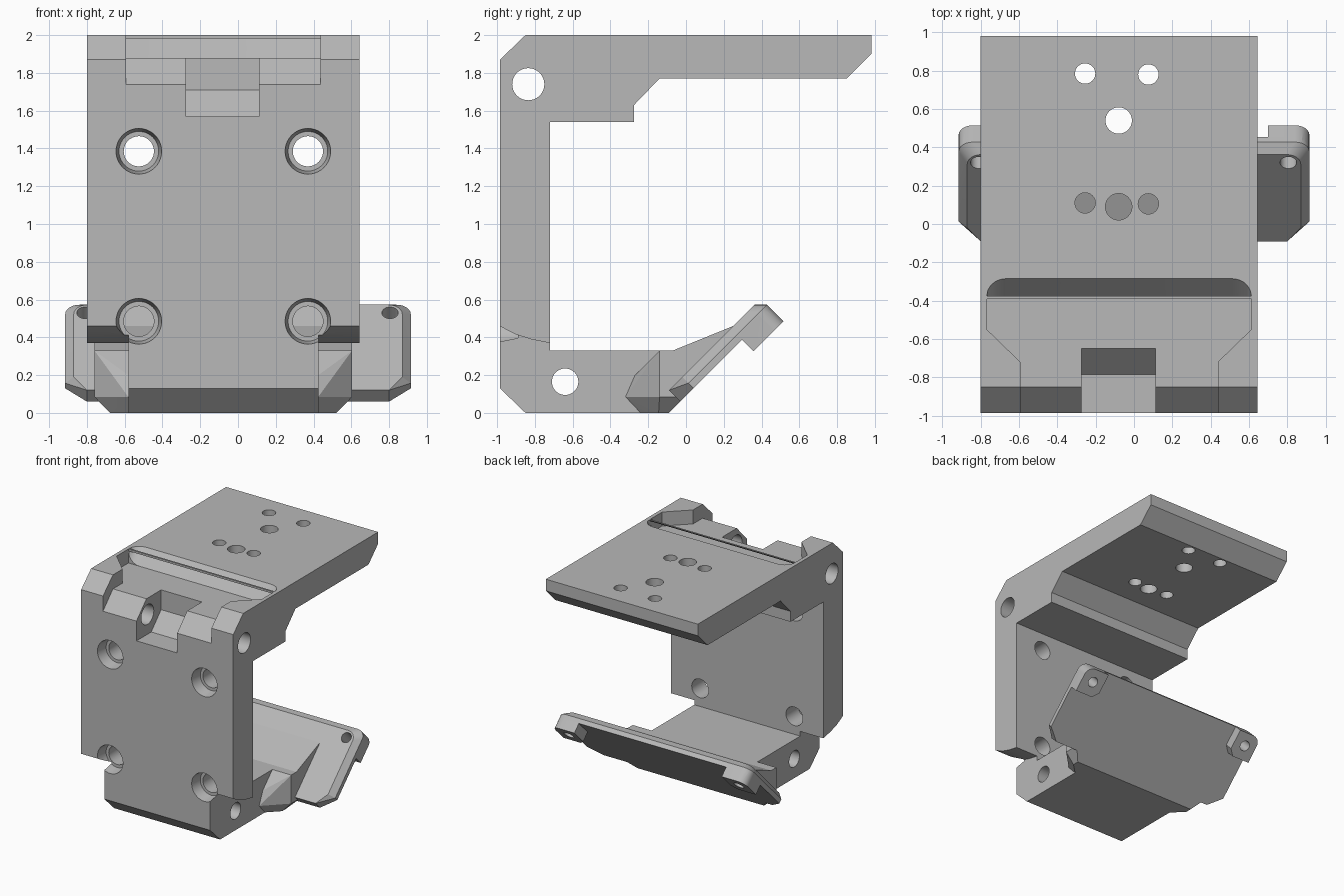
import bpy, bmesh, math
from mathutils import Matrix, Vector

old = bpy.data.objects.get("Cube")
if old:
    bpy.data.objects.remove(old, do_unlink=True)

grey = bpy.data.materials.new("light_grey")
grey.use_nodes = True
colour = (0.48, 0.48, 0.48, 1)
grey.diffuse_color = colour
grey.node_tree.nodes["Principled BSDF"].inputs["Base Color"].default_value = colour

CX = -0.078      # middle of the frame
HALF = 0.7225    # half width of the frame


def make(name, bm):
    bmesh.ops.recalc_face_normals(bm, faces=bm.faces)
    mesh = bpy.data.meshes.new(name)
    bm.to_mesh(mesh)
    bm.free()
    mesh.materials.append(grey)
    ob = bpy.data.objects.new(name, mesh)
    bpy.context.scene.collection.objects.link(ob)
    return ob


def prism(name, points, axis, low, high):
    """Extrude a profile: (y, z) along x, or (x, y) along z."""
    bm = bmesh.new()
    place = (lambda p: (low, *p)) if axis == "x" else (lambda p: (*p, low))
    face = bm.faces.new([bm.verts.new(place(p)) for p in points])
    out = bmesh.ops.extrude_face_region(bm, geom=[face])
    move = Vector((high - low, 0, 0) if axis == "x" else (0, 0, high - low))
    bmesh.ops.translate(bm, vec=move, verts=[v for v in out["geom"] if isinstance(v, bmesh.types.BMVert)])
    return make(name, bm)


def hull(name, points):
    bm = bmesh.new()
    verts = [bm.verts.new(p) for p in points]
    out = bmesh.ops.convex_hull(bm, input=verts)
    spare = {g for g in out["geom_interior"] + out["geom_unused"] if isinstance(g, bmesh.types.BMVert)}
    bmesh.ops.delete(bm, geom=list(spare), context="VERTS")
    bmesh.ops.dissolve_limit(bm, angle_limit=0.01, verts=bm.verts, edges=bm.edges)
    return make(name, bm)


def rod(centre, direction, r1, length, r2=None):
    bm = bmesh.new()
    turn = Vector(direction).to_track_quat("Z", "Y").to_matrix().to_4x4()
    bmesh.ops.create_cone(bm, cap_ends=True, segments=40, radius1=r1, radius2=r2 or r1,
                          depth=length, matrix=Matrix.Translation(centre) @ turn)
    return make("cutter", bm)


def combine(target, other, operation):
    mod = target.modifiers.new("bool", "BOOLEAN")
    mod.operation, mod.object, mod.solver = operation, other, "EXACT"
    bpy.context.view_layer.objects.active = target
    bpy.ops.object.modifier_apply(modifier=mod.name)
    bpy.data.objects.remove(other, do_unlink=True)


def mirrored(points):
    return [(CX + s * x, y, z) for s in (-1, 1) for x, y, z in points]


# Wide C-shaped frame with a curved lower edge
frame = prism("bracket_frame", [
    (-0.985, 0.46), (-0.985, 1.87), (-0.85, 2), (0.982, 2), (0.982, 1.9), (0.85, 1.77),
    (-0.14, 1.77), (-0.275, 1.63), (-0.275, 1.54), (-0.72, 1.54), (-0.72, 0.37),
    (-0.82, 0.39), (-0.9, 0.415), (-0.95, 0.44)], "x", CX - HALF, CX + HALF)

# Narrow lower block
block = prism("lower_block", [
    (-0.985, 0.13), (-0.85, 0), (-0.09, 0), (0.12, 0.22), (0.12, 0.33), (-0.72, 0.33),
    (-0.72, 0.8), (-0.985, 0.8)], "x", CX - 0.503, CX + 0.503)
combine(frame, block, "UNION")

# Flared foot with bevelled flanks
foot = hull("foot", mirrored([
    (0.503, -0.24, 0), (0.6, -0.145, 0), (0.6, -0.09, 0),
    (0.503, -0.32, 0.085), (0.682, -0.14, 0.085), (0.682, -0.005, 0.085),
    (0.503, -0.27, 0.2), (0.682, -0.14, 0.2),
    (0.503, -0.14, 0.33), (0.682, -0.14, 0.33), (0.682, 0.12, 0.33)]))
combine(frame, foot, "UNION")

# Ramp from the floor up to the tilted plate
ramp = hull("ramp", mirrored([
    (0.682, -0.07, 0.33), (0.682, 0.25, 0.46), (0.682, 0.29, 0.42), (0.682, 0, 0.14), (0.682, -0.07, 0.2)]))
combine(frame, ramp, "UNION")


# Tilted plate: s runs up the slope, t is the height above it
def tilt(x, s, t):
    return (x, (s - t) / 2, (s + t) / 2)


def plate_layer(half, top, t):
    pts = [(0.80, 0.03), (half, 0.17)]
    for i in range(7):
        a = math.radians(15 * i)
        pts.append((half - 0.075 + 0.075 * math.cos(a), top - 0.1 + 0.1 * math.sin(a)))
    return [tilt(k * x, s, t) for k in (-1, 1) for x, s in pts]


plate = hull("tilted_plate", plate_layer(0.915, 1.0, 0.09) + plate_layer(0.915, 1.0, 0.145)
             + plate_layer(0.87, 0.935, 0.21))

# Ears under the upper corners of the plate
for side in (-1, 1):
    outline = [(0.7, 0.76), (0.75, 0.685), (0.915, 0.685), (0.7, 1.0)]
    for i in range(7):
        a = math.radians(15 * i)
        outline.append((0.84 + 0.075 * math.cos(a), 0.9 + 0.1 * math.sin(a)))
    ear = hull("ear", [tilt(side * x, s, t) for x, s in outline for t in (-0.03, 0.12)])
    combine(plate, ear, "UNION")
combine(frame, plate, "UNION")

# Rounded pocket in the top, open to the front
W = 0.69
pocket = prism("cutter", [
    (CX - 0.515, -1.2), (CX - 0.515, -0.72), (CX - W, -0.55), (CX - W, -0.39),
    (CX + W, -0.39), (CX + W, -0.55), (CX + 0.515, -0.72), (CX + 0.515, -1.2)], "z", 1.88, 2.2)
combine(frame, pocket, "DIFFERENCE")
back = []
for y, z in ((-0.39, 1.88), (-0.27, 2.017)):
    for i in range(6):
        a = math.radians(18 * i)
        for k in (-1, 1):
            back.append((CX + k * (W - 0.1 + 0.1 * math.cos(a)), y - 0.09 + 0.09 * math.sin(a), z))
combine(frame, hull("cutter", back), "DIFFERENCE")

# Lowered front bevel and the middle notch
bevel = prism("cutter", [(-1.085, 1.636), (-0.845, 1.885), (-0.845, 2.1), (-1.085, 2.1)],
              "x", CX - 0.515, CX + 0.515)
combine(frame, bevel, "DIFFERENCE")
notch = prism("cutter", [(-1.1, 1.57), (-0.785, 1.57), (-0.65, 1.71), (-0.65, 2.1), (-1.1, 2.1)],
              "x", -0.275, 0.112)
combine(frame, notch, "DIFFERENCE")

# Countersunk holes in the front wall
for x in (-0.525, 0.37):
    for z in (1.385, 0.485):
        combine(frame, rod((x, -0.85, z), (0, 1, 0), 0.08, 0.4), "DIFFERENCE")
        combine(frame, rod((x, -0.95, z), (0, 1, 0), 0.125, 0.12, 0.105), "DIFFERENCE")

# Pin holes across the frame
for y, z, r in ((-0.835, 1.74, 0.085), (-0.64, 0.165, 0.07)):
    combine(frame, rod((CX, y, z), (1, 0, 0), r, 2.4), "DIFFERENCE")

# Mounting holes in the top arm
for x, y, r in ((-0.255, 0.785, 0.053), (0.075, 0.78, 0.053), (-0.08, 0.54, 0.069),
                (-0.255, 0.11, 0.053), (0.075, 0.105, 0.053), (-0.08, 0.09, 0.069)):
    combine(frame, rod((x, y, 1.9), (0, 0, 1), r, 0.5), "DIFFERENCE")

# Screw holes in the ears
for x in (-0.81, 0.805):
    combine(frame, rod(tilt(x, 0.85, 0.09), (0, -1, 1), 0.043, 0.5), "DIFFERENCE")

# Smooth the bores and keep the edges sharp
bpy.ops.object.select_all(action="DESELECT")
frame.select_set(True)
bpy.context.view_layer.objects.active = frame
bpy.ops.object.shade_smooth_by_angle(angle=math.radians(20))
